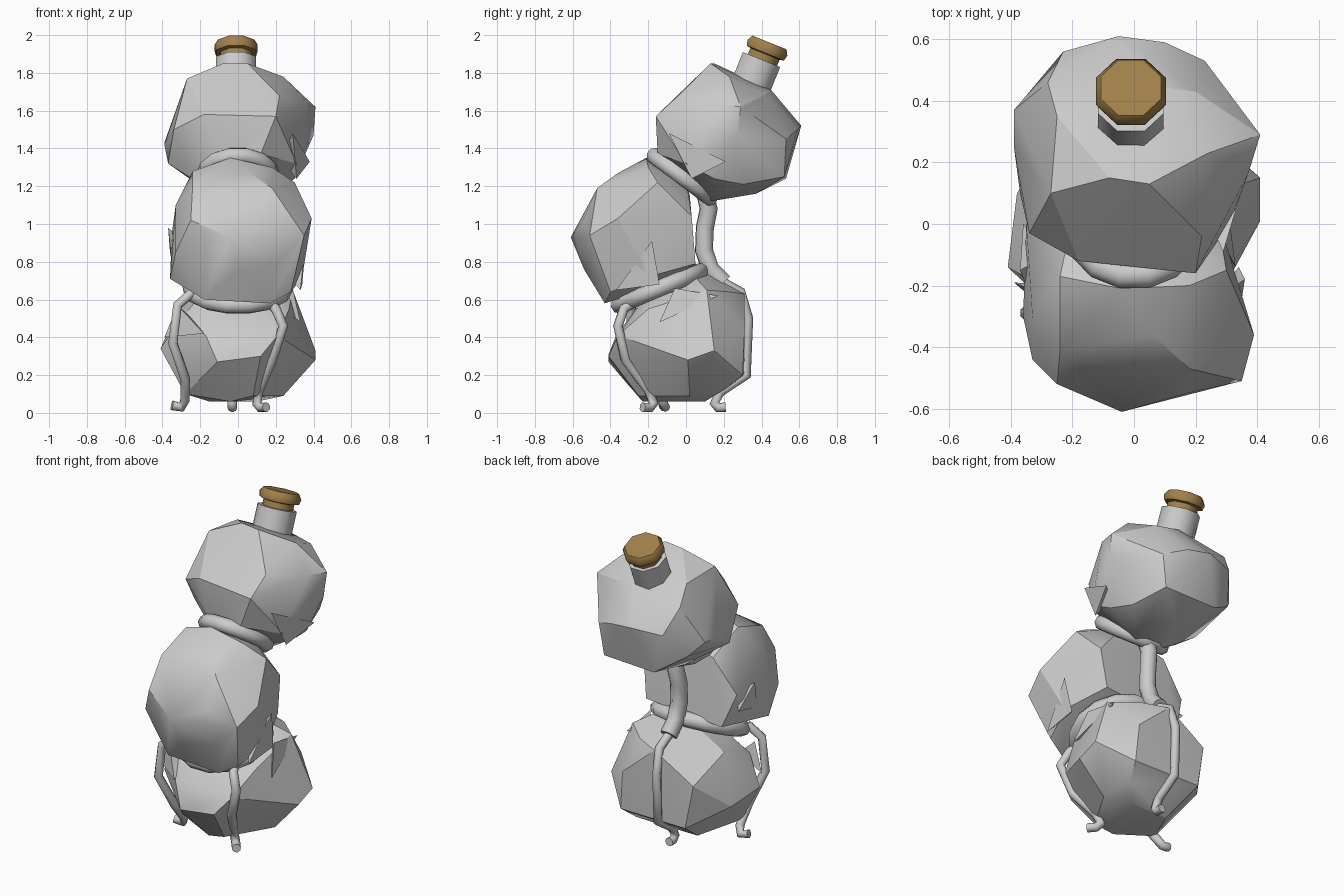
import bpy, bmesh, math
from mathutils import Vector

cube = bpy.data.objects.get("Cube")
if cube:
    bpy.data.objects.remove(cube, do_unlink=True)


def material(name, colour):
    mat = bpy.data.materials.new(name)
    mat.use_nodes = True
    mat.diffuse_color = (*colour, 1)
    mat.node_tree.nodes["Principled BSDF"].inputs["Base Color"].default_value = (*colour, 1)
    return mat


grey = material("stone grey", (0.6, 0.6, 0.6))
cork = material("cork brown", (0.36, 0.22, 0.07))


def finish(name, bm, mat, angle):
    """Turn a bmesh into a named object, smooth below the given angle."""
    bmesh.ops.recalc_face_normals(bm, faces=bm.faces[:])
    mesh = bpy.data.meshes.new(name)
    bm.to_mesh(mesh)
    bm.free()
    mesh.materials.append(mat)
    obj = bpy.data.objects.new(name, mesh)
    bpy.context.collection.objects.link(obj)
    bpy.ops.object.select_all(action='DESELECT')
    bpy.context.view_layer.objects.active = obj
    obj.select_set(True)
    bpy.ops.object.shade_smooth_by_angle(angle=math.radians(angle))
    return obj


def rock(name, corners):
    """Faceted stone: the hull around a handful of corners."""
    bm = bmesh.new()
    for corner in corners:
        bm.verts.new(corner)
    bmesh.ops.convex_hull(bm, input=bm.verts[:])
    loose = [v for v in bm.verts if not v.link_faces]
    bmesh.ops.delete(bm, geom=loose, context='VERTS')
    return finish(name, bm, grey, 26)


def lathe(name, profile, origin, tilt, mat, sides=8):
    """Revolve (radius, height) pairs around a tilted axis."""
    bm = bmesh.new()
    rings = []
    for r, h in profile:
        angles = [(i + 0.5) * math.tau / sides for i in range(sides)]
        rings.append([bm.verts.new((r * math.cos(a), r * math.sin(a), h)) for a in angles])
    for low, high in zip(rings, rings[1:]):
        for i in range(sides):
            j = (i + 1) % sides
            bm.faces.new((low[i], low[j], high[j], high[i]))
    bm.faces.new(rings[0])
    bm.faces.new(rings[-1])
    obj = finish(name, bm, mat, 50)
    obj.location = origin
    obj.rotation_euler.x = -math.radians(tilt)
    return obj


def wire(name, path, radius, closed=False):
    """Bent round wire along a path."""
    curve = bpy.data.curves.new(name, 'CURVE')
    curve.dimensions = '3D'
    curve.bevel_depth = radius
    curve.bevel_resolution = 2
    curve.use_fill_caps = True
    spline = curve.splines.new('POLY')
    spline.points.add(len(path) - 1)
    for point, co in zip(spline.points, path):
        point.co = (*co, 1)
    spline.use_cyclic_u = closed
    spline.use_smooth = True
    curve.materials.append(grey)
    obj = bpy.data.objects.new(name, curve)
    bpy.context.collection.objects.link(obj)
    return obj


def collar(name, centre, rx, ry, slope, radius):
    """Tilted wire loop gripping a stone; slope is rise per unit of depth."""
    path = []
    for i in range(14):
        a = i * math.tau / 14
        y = ry * math.sin(a)
        path.append(Vector(centre) + Vector((rx * math.cos(a), y, y * slope)))
    return wire(name, path, radius, True)


# Three stacked stones, leaning forward then back
rock("bottom_stone", [
    (0, -.41, .31), (.12, -.41, .3), (-.11, -.41, .27), (-.17, -.37, .41), (.21, -.36, .41),
    (-.28, -.15, .1), (-.04, -.23, .06), (.08, -.25, .09), (.24, .02, .09), (.1, .1, .06),
    (-.15, .1, .06), (.2, .2, .12), (.41, .01, .28), (.41, .15, .33), (-.41, -.14, .34),
    (-.38, .1, .3), (.24, .3, .2), (-.21, .31, .2), (.22, .31, .44), (-.26, .3, .47),
    (0, .31, .63), (.15, .24, .64), (.29, .11, .65), (.27, -.2, .55), (-.3, .05, .6),
    (-.3, -.2, .5), (0, .05, .77), (.12, .02, .75), (-.15, -.1, .68), (.1, -.2, .64)])
rock("middle_stone", [
    (-.04, -.61, .93), (.17, -.55, 1.01), (-.25, -.52, 1.02), (.18, -.47, 1.19), (.06, -.36, 1.27),
    (-.24, -.41, 1.2), (-.04, -.21, 1.35), (.18, -.2, 1.3), (-.24, -.17, 1.28), (.3, -.15, 1.22),
    (.39, -.36, 1.03), (.35, -.51, .94), (.34, -.2, .72), (.28, -.4, .64), (.17, -.43, .58),
    (-.18, -.43, .6), (-.36, -.3, .71), (-.33, -.44, .85), (-.33, -.3, 1.1), (-.35, 0, .95),
    (-.28, .05, .75), (.24, .05, .79), (.27, .03, 1.04), (.1, 0, 1.24), (-.2, .02, 1.15),
    (.1, -.15, .67), (-.15, -.15, .67), (-.17, -.55, .93), (.2, -.5, .79), (0, -.54, .76)])
rock("top_stone", [
    (-.08, .15, 1.85), (.05, .13, 1.85), (.24, .23, 1.78), (.22, -.04, 1.68), (.2, -.16, 1.57),
    (-.18, -.12, 1.58), (-.34, -.03, 1.5), (-.27, .1, 1.77), (-.25, .35, 1.75), (.2, .43, 1.69),
    (.05, .45, 1.71), (.41, .29, 1.62), (.4, .27, 1.47), (.37, .16, 1.64), (.31, 0, 1.32),
    (.3, .15, 1.24), (.12, -.15, 1.37), (-.1, -.13, 1.34), (-.39, .25, 1.42), (-.37, .1, 1.32),
    (-.39, .37, 1.43), (-.23, .56, 1.5), (-.05, .61, 1.52), (.1, .59, 1.5), (.23, .53, 1.45),
    (.2, .52, 1.25), (-.15, .53, 1.24), (0, .37, 1.16), (.1, .13, 1.12), (-.1, .15, 1.13),
    (-.26, .05, 1.25), (-.28, .46, 1.65), (-.32, .44, 1.35), (.26, .3, 1.21)])

# Chipped slivers standing proud of the stones
chips = {
    "bottom_front_chip": [(-.32, -.22, .57), (-.39, -.19, .4), (-.18, -.37, .42), (-.22, -.2, .48)],
    "bottom_side_chip": [(.33, -.14, .48), (.29, -.06, .66), (.29, .17, .62), (.22, 0, .57)],
    "middle_side_chip": [(.33, -.37, .65), (.36, -.18, .91), (.34, -.14, .68), (.25, -.25, .75)],
    "middle_far_chip": [(-.37, -.15, .98), (-.36, 0, .85), (-.35, -.2, .8), (-.28, -.1, .9)],
    "top_side_chip": [(.29, -.09, 1.48), (.38, .21, 1.33), (.31, .03, 1.24), (.22, .06, 1.35)],
}
for chip, corners in chips.items():
    rock(chip, corners)

# Bottle neck and its stopper
lathe("neck", [(.115, -.08), (.115, .2)], (-.01, .325, 1.685), 22, grey)
lathe("stopper", [(.09, -.02), (.09, .035), (.115, .04), (.123, .07), (.105, .1)],
      (-.01, .405, 1.868), 22, cork)

# Wire cradle: two collars joined by a spine
collar("lower_collar", (0, -.14, .66), .25, .22, .42, .045)
collar("upper_collar", (0, -.02, 1.25), .18, .15, -.75, .045)
wire("spine", [(0, .1, 1.17), (-.01, .12, 1.08), (-.02, .1, .98), (-.02, .095, .86),
               (-.02, .13, .76), (-.02, .2, .69)], .05)

# Hooked legs
legs = {
    "right_leg": [(-.24, -.26, .64), (-.32, -.29, .57), (-.345, -.29, .37), (-.28, -.22, .18),
                  (-.28, -.13, .07), (-.3, -.11, .03), (-.35, -.12, .04)],
    "left_leg": [(.17, -.28, .58), (.2, -.33, .55), (.24, -.36, .46), (.18, -.32, .28),
                 (.11, -.2, .12), (.1, -.17, .05), (.12, -.19, .028), (.15, -.23, .03)],
    "back_leg": [(-.02, .18, .7), (-.02, .29, .64), (-.03, .33, .5), (-.03, .32, .2),
                 (-.03, .18, .11), (-.03, .15, .05), (-.03, .17, .028), (-.03, .21, .03)],
}
for leg, path in legs.items():
    wire(leg, path, .026)
